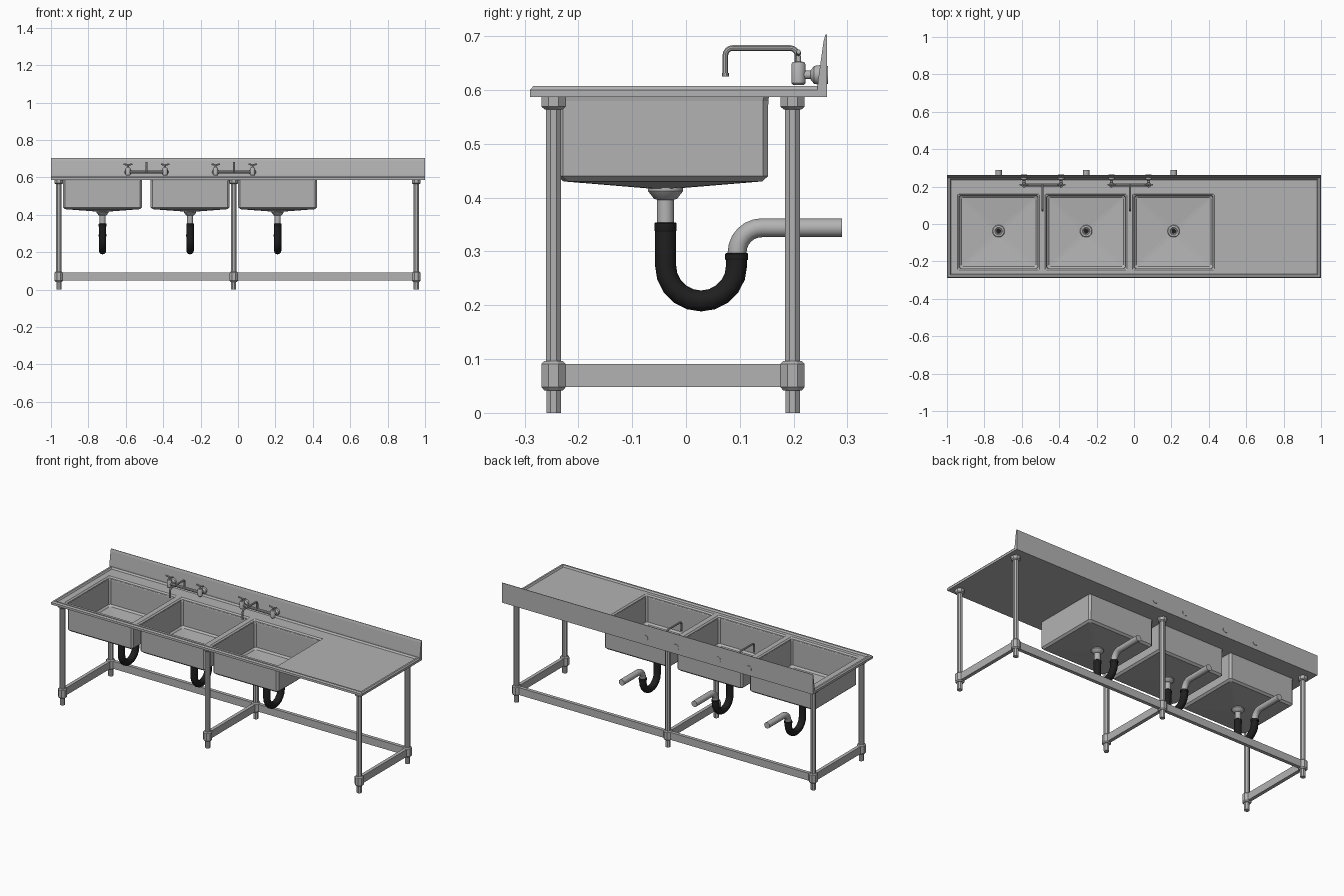
import bpy, bmesh, math
from mathutils import Vector

if "Cube" in bpy.data.objects:
    bpy.data.objects.remove(bpy.data.objects["Cube"])


def material(name, v):
    m = bpy.data.materials.new(name)
    m.diffuse_color = (v, v, v, 1)
    m.use_nodes = True
    m.node_tree.nodes["Principled BSDF"].inputs["Base Color"].default_value = m.diffuse_color
    return m


STEEL = material("brushed_steel", 0.45)
BLACK = material("black_rubber", 0.014)


def finish(name, bm, mat, smooth=False, recalc=True):
    if recalc:
        bmesh.ops.recalc_face_normals(bm, faces=bm.faces)
    me = bpy.data.meshes.new(name)
    bm.to_mesh(me)
    bm.free()
    me.materials.append(mat)
    ob = bpy.data.objects.new(name, me)
    bpy.context.collection.objects.link(ob)
    if smooth:
        bpy.context.view_layer.objects.active = ob
        bpy.ops.object.select_all(action='DESELECT')
        ob.select_set(True)
        bpy.ops.object.shade_smooth_by_angle(angle=math.radians(35))
    return ob


def loft(bm, rings, cap_start=False, cap_end=False):
    vs = [[bm.verts.new(p) for p in r] for r in rings]
    n = len(vs[0])
    for a, b in zip(vs, vs[1:]):
        for i in range(n):
            j = (i + 1) % n
            bm.faces.new((a[i], a[j], b[j], b[i]))
    if cap_start:
        bm.faces.new(vs[0][::-1])
    if cap_end:
        bm.faces.new(vs[-1])


def box(name, x0, x1, y0, y1, z0, z1, mat=STEEL):
    bm = bmesh.new()
    loft(bm, [[(x0, y0, z), (x1, y0, z), (x1, y1, z), (x0, y1, z)] for z in (z0, z1)], True, True)
    return finish(name, bm, mat)


def lathe(name, x, y, prof, mat=STEEL, sides=16, smooth=True, axis='Z', z=0):
    """Stack of (radius, position) rings along Z, or along Y at height z."""
    bm = bmesh.new()
    rings = []
    for r, h in prof:
        ring = []
        for i in range(sides):
            a = 2 * math.pi * (i + 0.5) / sides
            c, s = r * math.cos(a), r * math.sin(a)
            ring.append((x + c, y + s, h) if axis == 'Z' else (x + c, h, z + s))
        rings.append(ring)
    loft(bm, rings, True, True)
    return finish(name, bm, mat, smooth)


def tube(name, pts, r, mat=STEEL, sides=12):
    """Sweep a circle along a path that bends in one plane."""
    pts = [Vector(p) for p in pts]
    tangents = []
    for i in range(len(pts)):
        t = Vector()
        if i > 0:
            t += (pts[i] - pts[i - 1]).normalized()
        if i < len(pts) - 1:
            t += (pts[i + 1] - pts[i]).normalized()
        tangents.append(t.normalized())
    side = Vector((0, 0, 1)) if abs(tangents[0].x) > 0.5 else Vector((1, 0, 0))
    rings = []
    for p, t in zip(pts, tangents):
        up = t.cross(side)
        rings.append([p + r * (math.cos(a) * side + math.sin(a) * up)
                      for a in (2 * math.pi * k / sides for k in range(sides))])
    bm = bmesh.new()
    loft(bm, rings, True, True)
    return finish(name, bm, mat, True)


def arc(x, cy, cz, r, a0, a1, n):
    out = []
    for i in range(n + 1):
        a = math.radians(a0 + (a1 - a0) * i / n)
        out.append((x, cy + r * math.cos(a), cz + r * math.sin(a)))
    return out


BASINS = (-0.724, -0.256, 0.212)
BY = -0.043
DECK, UNDER = 0.598, 0.587


# Counter deck: sheet with three openings, underside sheet, raised rim
def sheet(bm, x0, x1, y0, y1, z, hx, hy):
    xs = [x0] + [c + s * hx for c in BASINS for s in (-1, 1)] + [x1]
    ys = [y0, BY - hy, BY + hy, y1]
    for i in range(len(xs) - 1):
        for j in range(3):
            if i % 2 == 1 and j == 1:
                continue
            q = [(xs[i], ys[j]), (xs[i + 1], ys[j]), (xs[i + 1], ys[j + 1]), (xs[i], ys[j + 1])]
            if z == UNDER:
                q.reverse()
            bm.faces.new([bm.verts.new((*p, z)) for p in q])


bm = bmesh.new()
sheet(bm, -0.978, 0.978, -0.268, 0.236, DECK, 0.219, 0.204)
sheet(bm, -1, 1, -0.29, 0.262, UNDER, 0.209, 0.194)
rim = []
for d, back, z in ((0, 0.262, UNDER), (0, 0.262, 0.600), (0.006, 0.258, 0.607),
                   (0.016, 0.243, 0.607), (0.022, 0.236, DECK)):
    rim.append([(-1 + d, -0.29 + d, z), (1 - d, -0.29 + d, z), (1 - d, back, z), (-1 + d, back, z)])
loft(bm, rim)
finish("counter_deck", bm, STEEL, recalc=False)

# Backsplash: wedge profile run along the length
prof = [(0.262, 0.587), (0.262, 0.703), (0.259, 0.703), (0.2555, 0.69), (0.245, 0.615), (0.244, 0.587)]
bm = bmesh.new()
loft(bm, [[(x, y, z) for y, z in prof] for x in (-1, 1)], True, True)
finish("backsplash", bm, STEEL)


# Basins with drains and traps
def ring8(cx, hx, hy, c, z):
    p = [(hx, -hy + c), (hx, hy - c), (hx - c, hy), (-hx + c, hy),
         (-hx, hy - c), (-hx, -hy + c), (-hx + c, -hy), (hx - c, -hy)]
    return [(cx + x, BY + y, z) for x, y in p]


PY = -0.038
for n, cx in enumerate(BASINS, 1):
    bm = bmesh.new()
    loft(bm, [ring8(cx, *v) for v in ((0.219, 0.204, 0.002, DECK), (0.211, 0.196, 0.008, 0.591),
                                      (0.209, 0.194, 0.009, 0.58), (0.209, 0.194, 0.009, 0.441),
                                      (0.199, 0.184, 0.009, 0.432), (0.026, 0.026, 0.0152, 0.419))])
    for f in bm.faces:  # normals face the inside of the bowl
        f.normal_update()
        if f.normal.dot(Vector((cx, BY, 0.6)) - f.calc_center_median()) < 0:
            f.normal_flip()
    ob = finish(f"basin_{n}", bm, STEEL, recalc=False)
    so = ob.modifiers.new("thickness", 'SOLIDIFY')
    so.thickness, so.offset = 0.002, -1
    lathe(f"drain_cup_{n}", cx, PY, [(0.016, 0.396), (0.022, 0.398), (0.033, 0.412), (0.033, 0.42),
                                     (0.030, 0.424), (0.020, 0.424), (0.016, 0.421)])
    lathe(f"drain_hole_{n}", cx, PY, [(0.013, 0.418), (0.013, 0.423)], BLACK)
    lathe(f"drain_pipe_{n}", cx, PY, [(0.016, 0.345), (0.016, 0.40)])
    lathe(f"trap_collar_in_{n}", cx, PY, [(0.019, 0.336), (0.021, 0.339), (0.021, 0.352), (0.019, 0.354)], BLACK)
    tube(f"trap_{n}", [(cx, PY, 0.34)] + arc(cx, 0.028, 0.274, 0.066, 180, 360, 10) + [(cx, 0.094, 0.288)],
         0.0195, BLACK)
    lathe(f"trap_collar_out_{n}", cx, 0.094, [(0.021, 0.284), (0.022, 0.286), (0.022, 0.295), (0.020, 0.297)], BLACK)
    tube(f"waste_pipe_{n}", [(cx, 0.095, 0.285)] + arc(cx, 0.141, 0.298, 0.046, 180, 90, 6) + [(cx, 0.29, 0.344)],
         0.0175)

# Legs, sockets, feet and rails
LEGX = (-0.958, -0.023, 0.953)
FY, RY = -0.246, 0.198
for n, x in enumerate(LEGX, 1):
    for side, y in (("front", FY), ("rear", RY)):
        lathe(f"{side}_leg_{n}", x, y, [(0.0152, 0.05), (0.0152, 0.587)], sides=8, smooth=False)
        lathe(f"{side}_leg_socket_{n}", x, y, [(0.018, 0.564), (0.0245, 0.569), (0.0245, 0.587)],
              sides=8, smooth=False)
        lathe(f"{side}_leg_foot_{n}", x, y, [(0.0145, 0), (0.0145, 0.042), (0.019, 0.042), (0.0245, 0.048),
                                             (0.0245, 0.091), (0.019, 0.096)], sides=8, smooth=False)
    box(f"side_rail_{n}", x - 0.010, x + 0.010, FY, RY, 0.048, 0.091)
box("rear_rail", LEGX[0], LEGX[2], RY - 0.010, RY + 0.010, 0.048, 0.091)

# Two wall taps
for n, fx in enumerate((-0.489, -0.021), 1):
    for side, s in (("left", -1), ("right", 1)):
        x = fx + s * 0.099
        t = f"tap_{n}_{side}"
        lathe(t + "_valve", x, 0.209, [(0.010, 0.609), (0.0135, 0.613), (0.0135, 0.648), (0.011, 0.652),
                                       (0.005, 0.653), (0.004, 0.67)], sides=12)
        lathe(t + "_flange", x, 0, [(0.008, 0.212), (0.008, 0.231), (0.017, 0.238), (0.019, 0.252)],
              axis='Y', z=0.628)
        lathe(t + "_back_nut", x, 0, [(0.017, 0.255), (0.017, 0.264)], axis='Y', z=0.628)
        tube(t + "_lever", [(x - 0.023, 0.209, 0.671), (x, 0.209, 0.667), (x + 0.023, 0.209, 0.671)], 0.0045, sides=8)
    tube(f"tap_{n}_crossbar", [(fx - 0.099, 0.209, 0.629), (fx + 0.099, 0.209, 0.629)], 0.008, sides=10)
    tube(f"tap_{n}_spout", [(fx, 0.207, 0.629)] + arc(fx, 0.193, 0.664, 0.014, 0, 90, 4)
         + arc(fx, 0.087, 0.664, 0.014, 90, 180, 4) + [(fx, 0.073, 0.627)], 0.0055, sides=10)
    lathe(f"tap_{n}_spout_tip", fx, 0.073, [(0.0065, 0.625), (0.0065, 0.632)], sides=10)
